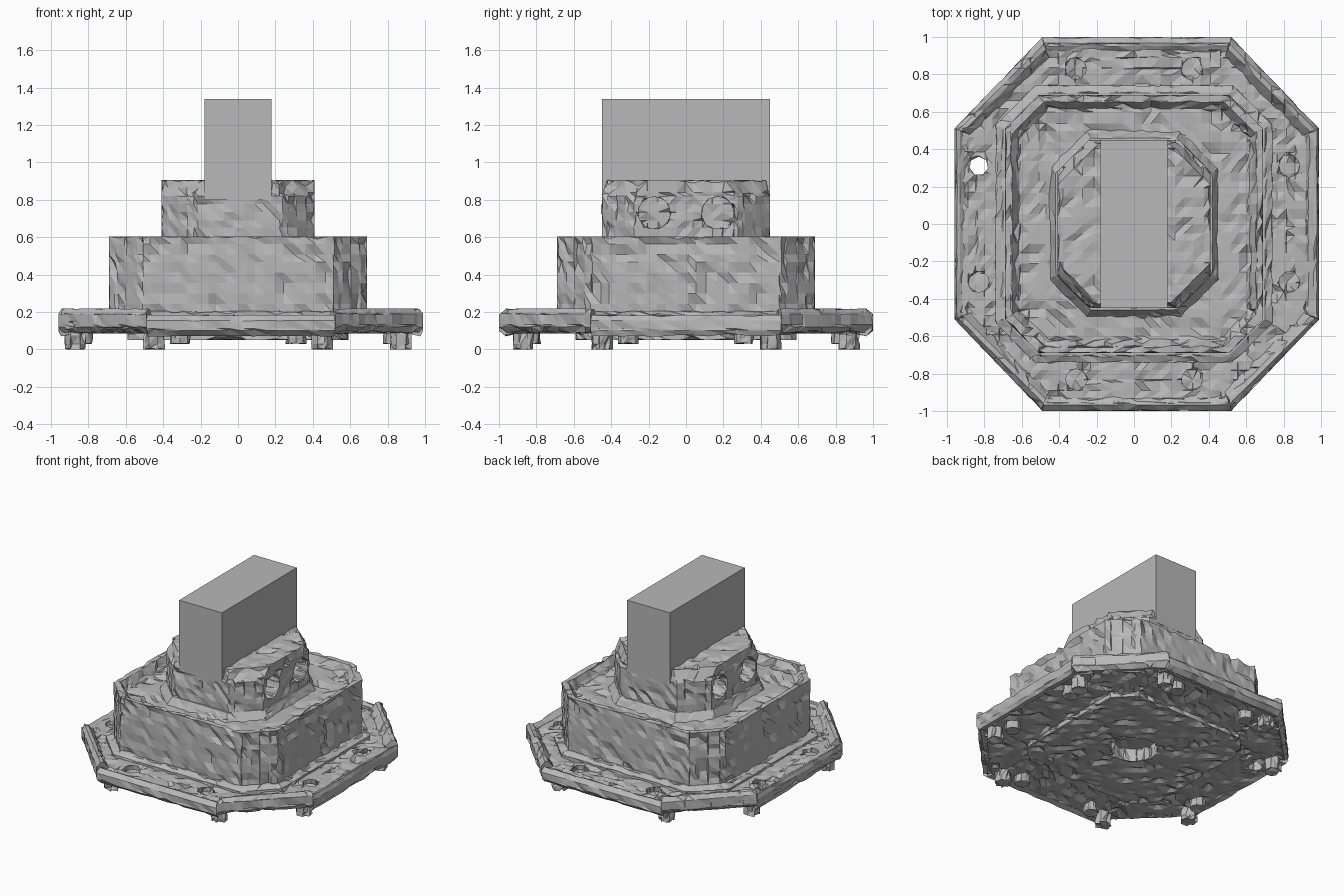
import bpy, bmesh, math, random
from mathutils import Vector

random.seed(4)
if "Cube" in bpy.data.objects:
    bpy.data.objects.remove(bpy.data.objects["Cube"], do_unlink=True)

stone = bpy.data.materials.new("stone grey")
stone.use_nodes = True
stone.diffuse_color = (0.48, 0.48, 0.48, 1)
stone.node_tree.nodes["Principled BSDF"].inputs["Base Color"].default_value = stone.diffuse_color


def add_object(name, bm):
    bmesh.ops.recalc_face_normals(bm, faces=bm.faces)
    mesh = bpy.data.meshes.new(name)
    bm.to_mesh(mesh)
    bm.free()
    mesh.materials.append(stone)
    ob = bpy.data.objects.new(name, mesh)
    bpy.context.collection.objects.link(ob)
    return ob


def octagon(hx, hy, cut):
    return [(hx, cut - hy), (hx, hy - cut), (hx - cut, hy), (cut - hx, hy),
            (-hx, hy - cut), (-hx, cut - hy), (cut - hx, -hy), (hx - cut, -hy)]


def stack(name, levels):
    """Closed solid through octagon levels (half x, half y, corner cut, z)."""
    bm = bmesh.new()
    rings = [[bm.verts.new((x, y, z)) for x, y in octagon(hx, hy, c)]
             for hx, hy, c, z in levels]
    for low, high in zip(rings, rings[1:]):
        for i in range(8):
            j = (i + 1) % 8
            bm.faces.new((low[i], low[j], high[j], high[i]))
    bm.faces.new(rings[0][::-1])
    bm.faces.new(rings[-1])
    return add_object(name, bm)


def box(name, low, high):
    bm = bmesh.new()
    bmesh.ops.create_cube(bm, size=1)
    for v in bm.verts:
        v.co = [high[k] if v.co[k] > 0 else low[k] for k in range(3)]
    return add_object(name, bm)


def cylinder(name, centre, radius, depth, axis="Z", sides=16):
    bm = bmesh.new()
    bmesh.ops.create_cone(bm, cap_ends=True, segments=sides, radius1=radius,
                          radius2=radius, depth=depth)
    ob = add_object(name, bm)
    if axis == "X":
        ob.rotation_euler.y = math.pi / 2
    ob.location = centre
    return ob


def carve(ob, cutters):
    for cutter in cutters:
        mod = ob.modifiers.new("hole", "BOOLEAN")
        mod.operation, mod.object, mod.solver = "DIFFERENCE", cutter, "EXACT"
    bpy.context.view_layer.update()
    graph = bpy.context.evaluated_depsgraph_get()
    mesh = bpy.data.meshes.new_from_object(ob.evaluated_get(graph))
    ob.modifiers.clear()
    ob.data = mesh
    for cutter in cutters:
        bpy.data.objects.remove(cutter, do_unlink=True)


def weather(ob, depth, step=0.05):
    """Slice the surface into small facets and chip them inwards."""
    bm = bmesh.new()
    bm.from_mesh(ob.data)
    for axis in range(3):
        normal = Vector([float(axis == k) for k in range(3)])
        values = [v.co[axis] for v in bm.verts]
        pos = min(values) + step * 0.6
        while pos < max(values) - step * 0.3:
            bmesh.ops.bisect_plane(bm, geom=bm.verts[:] + bm.edges[:] + bm.faces[:],
                                   plane_co=normal * pos, plane_no=normal, dist=0.0005)
            pos += step * random.uniform(0.75, 1.25)
    bmesh.ops.triangulate(bm, faces=bm.faces[:], quad_method="SHORT_EDGE")
    bm.normal_update()
    moves = [(v, v.normal * -random.random() ** 4 * depth) for v in bm.verts]
    for v, move in moves:
        v.co += move
    bm.to_mesh(ob.data)
    bm.free()


bolt_spots = [(sx * a, sy * b) for a, b in ((0.31, 0.83), (0.83, 0.31))
              for sx in (-1, 1) for sy in (-1, 1)]
open_spot = (-0.83, 0.31)

# Base plate with a low pad underneath, bolt pockets and a central socket
base = stack("base_plate", [(0.59, 0.59, 0.14, 0.05), (0.59, 0.59, 0.14, 0.085),
                            (0.93, 0.95, 0.46, 0.085), (0.96, 0.98, 0.47, 0.11),
                            (0.96, 0.98, 0.47, 0.15), (0.92, 0.93, 0.45, 0.17)])
pockets = [cylinder("pocket_cutter", (x, y, 0.19), 0.055, 0.1, sides=12)
           for x, y in bolt_spots if (x, y) != open_spot]
pockets.append(cylinder("socket_cutter", (0, 0, 0.08), 0.16, 0.2, sides=24))
pockets.append(cylinder("missing_bolt_cutter", (*open_spot, 0.1), 0.05, 0.3, sides=7))
carve(base, pockets)
weather(base, 0.028)

# Edge rails: raised along the cut corners, lower along the straight sides
outline = octagon(0.975, 0.98, 0.47)
for i in range(8):
    a, b = Vector(outline[i]), Vector(outline[(i + 1) % 8])
    corner = i % 2 == 1
    low, high, width = (0.09, 0.22, 0.09) if corner else (0.07, 0.185, 0.06)
    along = (b - a).normalized()
    inward = Vector((-along.y, along.x))
    bm = bmesh.new()
    rings = []
    for end, sign in ((a, 1), (b, -1)):
        ring = []
        # Cross-section: distance inwards, height
        for s, z in ((0.25, low), (0, low + 0.03), (0, high - 0.03), (0.2, high),
                     (0.5, high - 0.005), (1, 0.16), (1, low + 0.01)):
            p = end + inward * (s * width) + along * (sign * s * width * 0.41)
            y = math.copysign(1, p.y) if abs(p.y) > 0.97 else p.y
            ring.append(bm.verts.new((p.x + 0.015, y, z)))
        rings.append(ring)
    for k in range(7):
        m = (k + 1) % 7
        bm.faces.new((rings[0][k], rings[0][m], rings[1][m], rings[1][k]))
    bm.faces.new(rings[0])
    bm.faces.new(rings[1][::-1])
    weather(add_object("corner_rail" if corner else "side_rail", bm), 0.014, 0.07)

# Bolt feet and worn corner lumps below the plate
for x, y in bolt_spots:
    if (x, y) != open_spot:
        weather(cylinder("bolt_foot", (x, y, 0.07), 0.055, 0.08, sides=8), 0.012)
for x, y in octagon(0.87, 0.87, 0.42):
    weather(cylinder("corner_lump", (x, y, 0.055), 0.06, 0.11, sides=7), 0.025)

# Housing with a low trim at its foot and a tray on top
trim = stack("housing_trim", [(0.74, 0.74, 0.21, 0.15), (0.74, 0.74, 0.21, 0.185),
                              (0.70, 0.70, 0.19, 0.205)])
weather(trim, 0.015)
housing = stack("housing", [(0.69, 0.69, 0.18, 0.16), (0.69, 0.69, 0.18, 0.605)])
tray = stack("tray_cutter", [(0.615, 0.615, 0.16, 0.545), (0.665, 0.665, 0.17, 0.63)])
carve(housing, [tray])
weather(housing, 0.026)

# Turret: sloped skirt, cut corners, bores in both sides
skirt = stack("turret_skirt", [(0.46, 0.51, 0.20, 0.52), (0.42, 0.46, 0.19, 0.60)])
weather(skirt, 0.01)
turret = stack("turret", [(0.41, 0.45, 0.17, 0.53), (0.41, 0.45, 0.17, 0.82),
                          (0.41, 0.43, 0.22, 0.905)])
bores = [cylinder("bore_cutter", (sx * 0.41, sy * 0.17, 0.73), 0.085, 0.3, "X", 20)
         for sx in (-1, 1) for sy in (-1, 1)]
carve(turret, bores)
weather(turret, 0.024)

# Tall block, left clean, and a small slot plate below it
box("tall_block", (-0.18, -0.45, 0.8), (0.18, 0.45, 1.34))
box("front_slot", (-0.015, -0.455, 0.725), (0.015, -0.447, 0.775))
